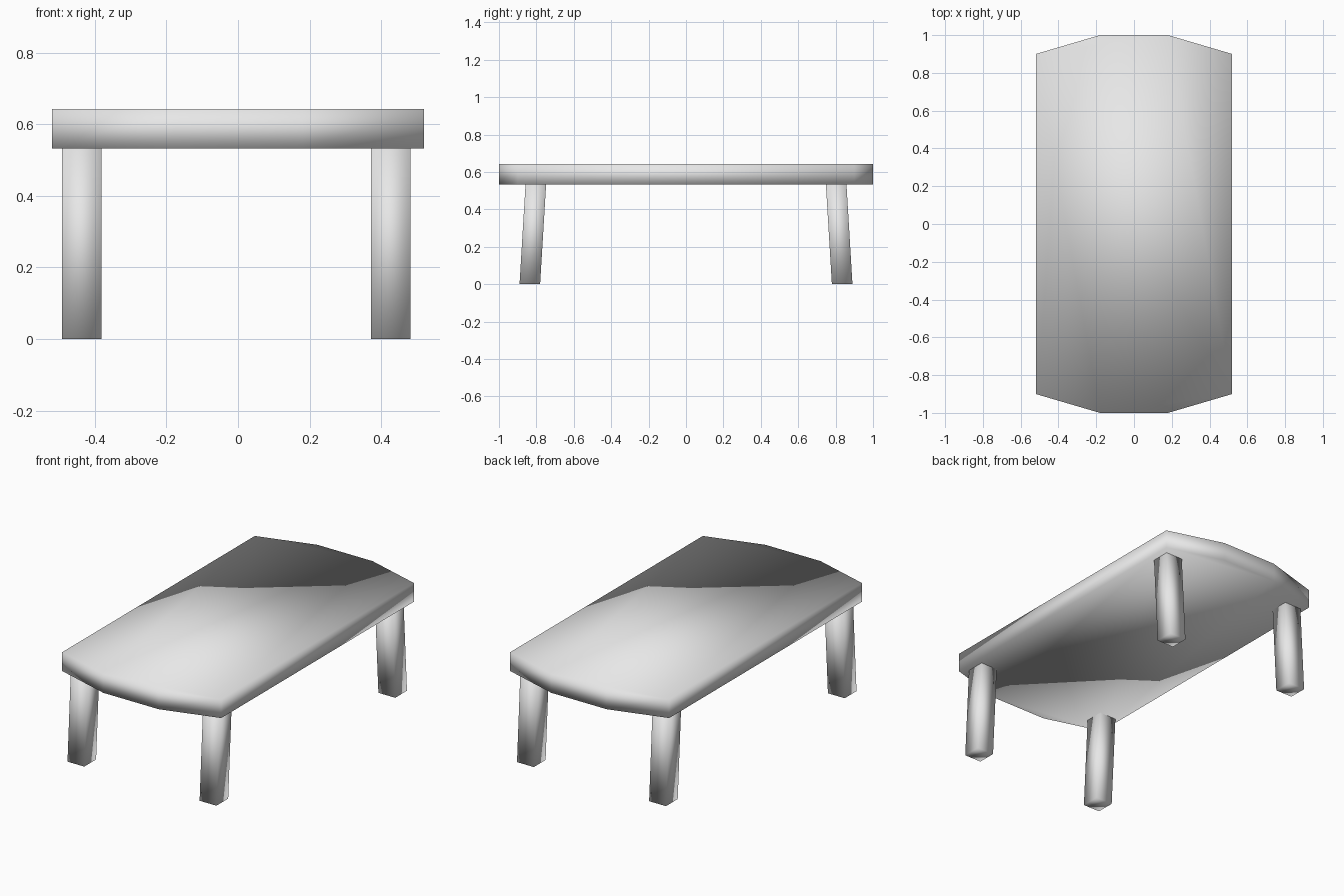
import bpy

cube = bpy.data.objects.get("Cube")
if cube:
    bpy.data.objects.remove(cube, do_unlink=True)

# Single plain grey finish
grey = bpy.data.materials.new("light_grey")
grey.use_nodes = True
colour = (0.8, 0.8, 0.8, 1)
grey.diffuse_color = colour
grey.node_tree.nodes["Principled BSDF"].inputs["Base Color"].default_value = colour


def prism(name, bottom, top, z0, z1):
    """Closed, fully smooth-shaded solid between two matching counter-clockwise outlines."""
    n = len(bottom)
    verts = [(x, y, z0) for x, y in bottom] + [(x, y, z1) for x, y in top]
    faces = [list(reversed(range(n))), list(range(n, 2 * n))]
    faces += [[i, (i + 1) % n, n + (i + 1) % n, n + i] for i in range(n)]
    mesh = bpy.data.meshes.new(name)
    mesh.from_pydata(verts, [], faces)
    mesh.materials.append(grey)
    mesh.shade_smooth()
    obj = bpy.data.objects.new(name, mesh)
    bpy.context.collection.objects.link(obj)
    return obj


def square(cx, cy, half=0.055):
    return [(cx + sx * half, cy + sy * half)
            for sx, sy in ((-1, -1), (1, -1), (1, 1), (-1, 1))]


# Table top: long slab with clipped ends
TOP_Z, UNDER_Z = 0.643, 0.532
end = [(0.52, 0.9), (0.18, 1.0), (-0.18, 1.0), (-0.52, 0.9)]
outline = end + [(-x, -y) for x, y in end]
prism("table_top", outline, outline, UNDER_Z, TOP_Z)

# Four square legs, splayed towards the ends
for side, x in (("right", -0.437), ("left", 0.427)):
    for place, s in (("front", -1), ("back", 1)):
        prism(f"{place}_{side}_leg", square(x, s * 0.835),
              square(x, s * 0.803), 0, UNDER_Z)
